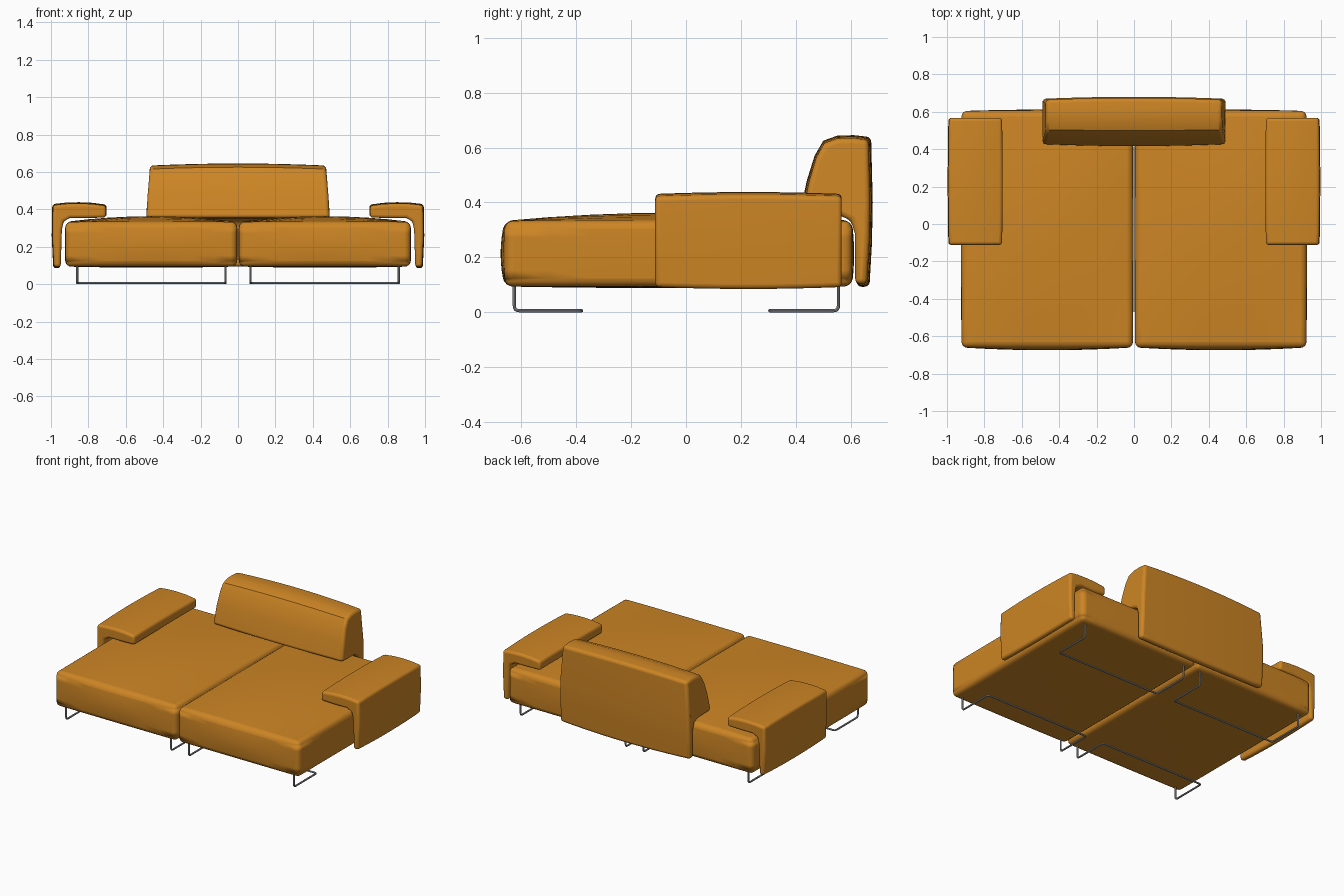
import bpy, bmesh, math
from mathutils import Vector

if "Cube" in bpy.data.objects:
    bpy.data.objects.remove(bpy.data.objects["Cube"])


def material(name, rgb, metallic=0.0):
    m = bpy.data.materials.new(name)
    m.use_nodes = True
    m.diffuse_color = (*rgb, 1)
    m.node_tree.nodes["Principled BSDF"].inputs["Base Color"].default_value = (*rgb, 1)
    return m


LEATHER = material("tan leather", (0.61, 0.235, 0.018))
STEEL = material("grey steel", (0.36, 0.36, 0.38))


def finish(name, bm, mat, bevel=0.0):
    """Turn a bmesh into a smooth, softly bevelled object."""
    bmesh.ops.recalc_face_normals(bm, faces=bm.faces)
    mesh = bpy.data.meshes.new(name)
    bm.to_mesh(mesh)
    bm.free()
    mesh.materials.append(mat)
    ob = bpy.data.objects.new(name, mesh)
    bpy.context.collection.objects.link(ob)
    if bevel:
        mod = ob.modifiers.new("soft edges", "BEVEL")
        mod.width = bevel
        mod.segments = 4
        mod.limit_method = "ANGLE"
        mod.angle_limit = math.radians(45)
    bpy.ops.object.select_all(action="DESELECT")
    ob.select_set(True)
    bpy.context.view_layer.objects.active = ob
    bpy.ops.object.shade_smooth_by_angle(angle=math.radians(40))
    return ob


def cushion(name, low, high, bulge_low, bulge_high, bevel):
    """Box whose six faces swell outward towards their middles."""
    bm = bmesh.new()
    bmesh.ops.create_cube(bm, size=2)
    bmesh.ops.subdivide_edges(bm, edges=bm.edges[:], cuts=7, use_grid_fill=True)
    low, high = Vector(low), Vector(high)
    for v in bm.verts:
        u = v.co.copy()
        for i in range(3):
            a, b = u[(i + 1) % 3], u[(i + 2) % 3]
            swell = (1 - a * a) * (1 - b * b)
            v.co[i] = (low[i] + high[i]) / 2 + u[i] * (high[i] - low[i]) / 2
            if u[i] > 0.99:
                v.co[i] += bulge_high[i] * swell
            elif u[i] < -0.99:
                v.co[i] -= bulge_low[i] * swell
    return finish(name, bm, LEATHER, bevel)


def padded_profile(name, points, start, end, place, shrink, bevel, rings=9):
    """Sweep a profile straight along an axis, slimming it towards both ends."""
    bm = bmesh.new()
    ca = (min(p[0] for p in points) + max(p[0] for p in points)) / 2
    cb = (min(p[1] for p in points) + max(p[1] for p in points)) / 2
    loops = []
    for r in range(rings):
        t = 2 * r / (rings - 1) - 1
        s = start + (end - start) * (t + 1) / 2
        ka, kb = 1 - shrink[0] * t * t, 1 - shrink[1] * t * t
        loops.append([bm.verts.new(place(ca + (a - ca) * ka, cb + (b - cb) * kb, s))
                      for a, b in points])
    n = len(points)
    for l0, l1 in zip(loops, loops[1:]):
        for i in range(n):
            j = (i + 1) % n
            bm.faces.new((l0[i], l0[j], l1[j], l1[i]))
    bm.faces.new(loops[0])
    bm.faces.new(loops[-1])
    return finish(name, bm, LEATHER, bevel)


def wire(name, corners, radius, fillet=0.018):
    """Round bar bent along a path with rounded corners."""
    pts = [Vector(c) for c in corners]
    path = [pts[0]]
    for a, b, c in zip(pts, pts[1:], pts[2:]):
        p, q = b + (a - b).normalized() * fillet, b + (c - b).normalized() * fillet
        for k in range(5):
            t = k / 4
            path.append(p * (1 - t) ** 2 + b * 2 * t * (1 - t) + q * t * t)
    path.append(pts[-1])
    curve = bpy.data.curves.new(name + " path", "CURVE")
    curve.dimensions = "3D"
    curve.bevel_depth = radius
    curve.bevel_resolution = 2
    curve.use_fill_caps = True
    spline = curve.splines.new("POLY")
    spline.points.add(len(path) - 1)
    for sp, p in zip(spline.points, path):
        sp.co = (*p, 1)
    temp = bpy.data.objects.new(name + " path", curve)
    bpy.context.collection.objects.link(temp)
    bpy.context.view_layer.update()
    mesh = bpy.data.meshes.new_from_object(
        temp.evaluated_get(bpy.context.evaluated_depsgraph_get()))
    bpy.data.objects.remove(temp)
    bm = bmesh.new()
    bm.from_mesh(mesh)
    bpy.data.meshes.remove(mesh)
    return finish(name, bm, STEEL)


# Armrest section: thin outer panel folding over into a padded top
ARM = [(0.95, 0.085), (0.988, 0.085), (0.996, 0.26), (0.993, 0.428), (0.92, 0.436),
       (0.85, 0.438), (0.78, 0.435), (0.702, 0.425), (0.702, 0.36),
       (0.80, 0.357), (0.90, 0.357), (0.935, 0.338), (0.944, 0.29)]

for side, sx in (("left", 1), ("right", -1)):
    # Seat cushion
    xs = sorted((sx * 0.006, sx * 0.922))
    cushion(side + " seat cushion", (xs[0], -0.66, 0.094), (xs[1], 0.604, 0.333),
            (0.004, 0.015, 0.006), (0.004, 0.008, 0.03), 0.03)
    # Armrest
    padded_profile(side + " armrest", ARM, -0.112, 0.567,
                   lambda a, b, s: (sx * a, s, b), (0.025, 0.04), 0.016)
    # Sled legs: uprights, floor runners and a cross bar
    for end, y0, y1 in (("front", -0.625, -0.38), ("back", 0.555, 0.305)):
        xi, xo, z = sx * 0.067, sx * 0.86, 0.006
        wire(f"{side} {end} sled leg",
             [(xi, y0, 0.11), (xi, y0, z), (xi, y1, z),
              (xo, y1, z), (xo, y0, z), (xo, y0, 0.11)], 0.006)

# Backrest section: rear flap hanging behind the seat, wedge cushion in front
BACK = [(0.622, 0.093), (0.668, 0.093), (0.677, 0.25), (0.68, 0.40), (0.674, 0.638),
        (0.61, 0.645), (0.55, 0.643), (0.50, 0.625), (0.468, 0.57), (0.44, 0.48),
        (0.413, 0.355), (0.50, 0.35), (0.565, 0.35), (0.605, 0.333), (0.62, 0.285)]


def back_place(a, b, s):
    taper = 0.15 * max(0, b - 0.36) ** 1.3 / 0.28 ** 0.3
    return (s * (1 - taper), a, b)


padded_profile("backrest", BACK, -0.49, 0.49, back_place, (0.08, 0.04), 0.018, 13)
